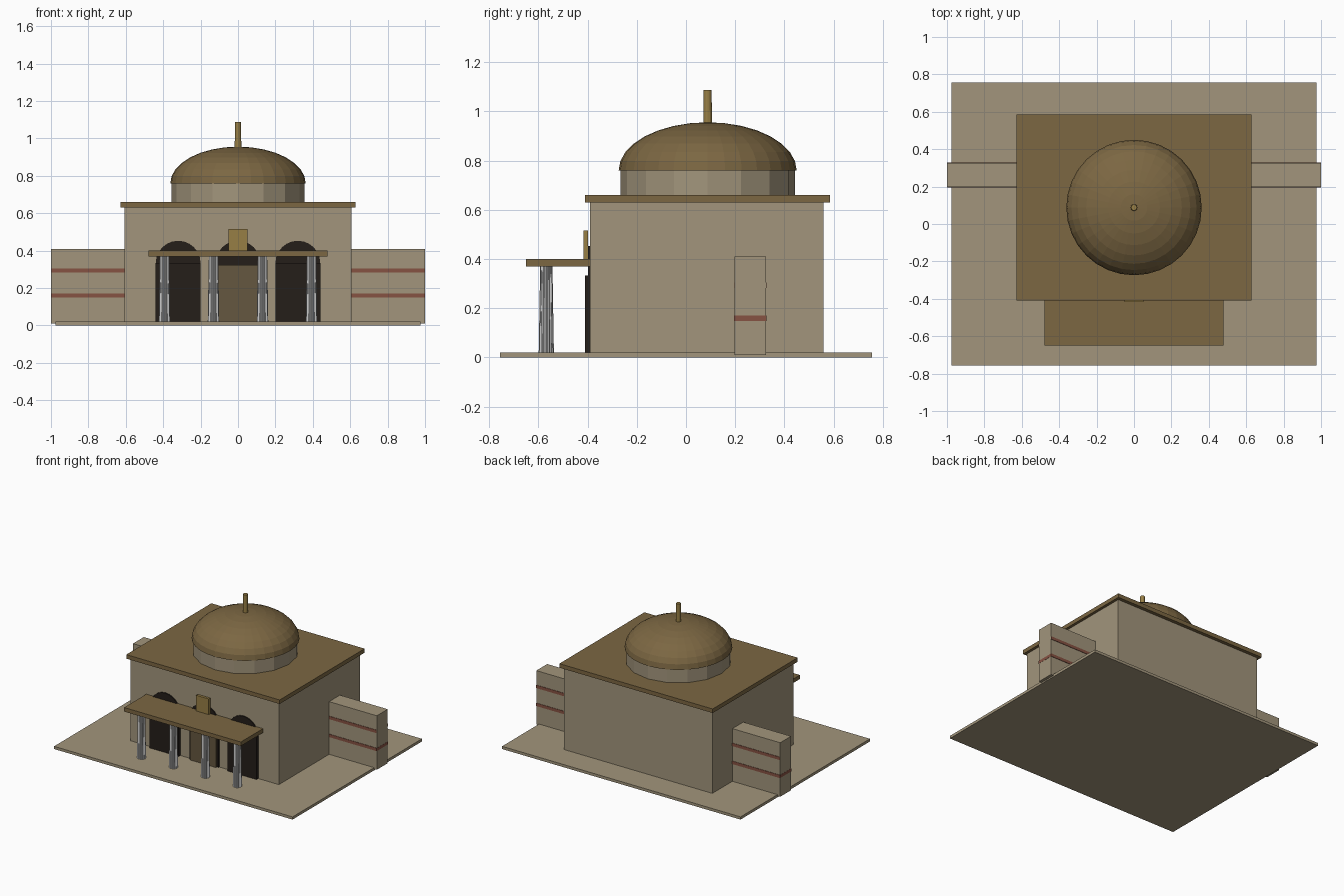
import bpy, bmesh, math

if "Cube" in bpy.data.objects:
    bpy.data.objects.remove(bpy.data.objects["Cube"])


def mat(name, rgb):
    m = bpy.data.materials.new(name)
    m.diffuse_color = (*rgb, 1)
    m.use_nodes = True
    m.node_tree.nodes["Principled BSDF"].inputs["Base Color"].default_value = m.diffuse_color
    return m


STONE = mat("stone", (0.36, 0.30, 0.20))
BRONZE = mat("bronze", (0.20, 0.135, 0.055))
GOLD = mat("gold", (0.31, 0.21, 0.06))
DARK = mat("dark_opening", (0.018, 0.013, 0.010))
WOOD = mat("door_wood", (0.13, 0.095, 0.05))
BRICK = mat("brick", (0.24, 0.085, 0.055))


def finish(name, bm, material=None):
    bmesh.ops.recalc_face_normals(bm, faces=bm.faces)
    me = bpy.data.meshes.new(name)
    bm.to_mesh(me)
    bm.free()
    ob = bpy.data.objects.new(name, me)
    bpy.context.collection.objects.link(ob)
    if material:
        me.materials.append(material)
    return ob


def box(name, x, y, z, material):
    """Box from (min, max) ranges."""
    bm = bmesh.new()
    bmesh.ops.create_cube(bm, size=1)
    for v in bm.verts:
        for i, (a, b) in enumerate((x, y, z)):
            v.co[i] = a if v.co[i] < 0 else b
    return finish(name, bm, material)


def lathe(name, cx, cy, profile, n, material=None, flute=1.0):
    """Capped rings of (radius, z); flute shrinks every second vertex."""
    bm = bmesh.new()
    rings = []
    for r, z in profile:
        rings.append([bm.verts.new((
            cx + r * (flute if k % 2 else 1) * math.cos(2 * math.pi * k / n),
            cy + r * (flute if k % 2 else 1) * math.sin(2 * math.pi * k / n), z))
            for k in range(n)])
    for a, b in zip(rings, rings[1:]):
        for k in range(n):
            j = (k + 1) % n
            bm.faces.new((a[k], a[j], b[j], b[k]))
    bm.faces.new(rings[0])
    bm.faces.new(rings[-1])
    return finish(name, bm, material)


def arch(name, cx, half, z0, spring, y0, y1, material):
    """Round-headed panel extruded along y."""
    bm = bmesh.new()
    pts = [(cx - half, z0), (cx + half, z0)]
    pts += [(cx + half * math.cos(math.pi * k / 12),
             spring + half * math.sin(math.pi * k / 12)) for k in range(13)]
    face = bm.faces.new([bm.verts.new((x, y0, z)) for x, z in pts])
    ext = bmesh.ops.extrude_face_region(bm, geom=[face], use_keep_orig=True)
    for v in ext["geom"]:
        if isinstance(v, bmesh.types.BMVert):
            v.co.y = y1
    return finish(name, bm, material)


# Ground slab, main hall and flat roof
box("base_slab", (-0.977, 0.977), (-0.757, 0.757), (0, 0.02), STONE)
box("main_hall", (-0.608, 0.608), (-0.39, 0.56), (0.01, 0.632), STONE)
box("roof_slab", (-0.628, 0.628), (-0.41, 0.585), (0.63, 0.66), BRONZE)

# Drum, dome and finial
lathe("dome_drum", 0, 0.088, [(0.355, 0.655), (0.355, 0.762)], 16, STONE)
dome = [(0.362 * math.cos(t), 0.76 + 0.196 * math.sin(t))
        for t in (math.pi / 2 * k / 8 for k in range(8))]
lathe("dome", 0, 0.088, dome + [(0.004, 0.956)], 32, BRONZE)
lathe("finial", 0, 0.088, [(0.018, 0.94), (0.016, 1.087)], 12, GOLD)

# Side wings with brick bands
for side, s in (("left", -1), ("right", 1)):
    def span(a, b):
        return tuple(sorted((s * a, s * b)))
    box(side + "_wing", span(0.60, 0.999), (0.198, 0.325), (0.01, 0.41), STONE)
    box(side + "_lower_band", span(0.60, 1.0), (0.195, 0.328), (0.149, 0.171), BRICK)
    box(side + "_upper_band", span(0.60, 0.998), (0.195, 0.328), (0.282, 0.304), BRICK)

# Arched openings along the front
for i, x in enumerate((-0.32, 0, 0.32)):
    arch(f"arch_{i + 1}", x, 0.12, 0.015, 0.333, -0.398, -0.38, DARK)
    if x:
        box(f"opening_{i + 1}", (x - 0.12, x + 0.12), (-0.41, -0.385), (0.015, 0.333), DARK)
box("central_door", (-0.106, 0.106), (-0.411, -0.385), (0.015, 0.322), WOOD)

# Porch canopy, plaque and fluted columns
box("porch_roof", (-0.478, 0.478), (-0.65, -0.385), (0.37, 0.40), BRONZE)
box("plaque", (-0.052, 0.052), (-0.417, -0.398), (0.395, 0.516), GOLD)
for i, x in enumerate((-0.393, -0.131, 0.131, 0.393)):
    lathe(f"column_{i + 1}", x, -0.568, [(0.031, 0.012), (0.025, 0.372)], 32, flute=0.88)
